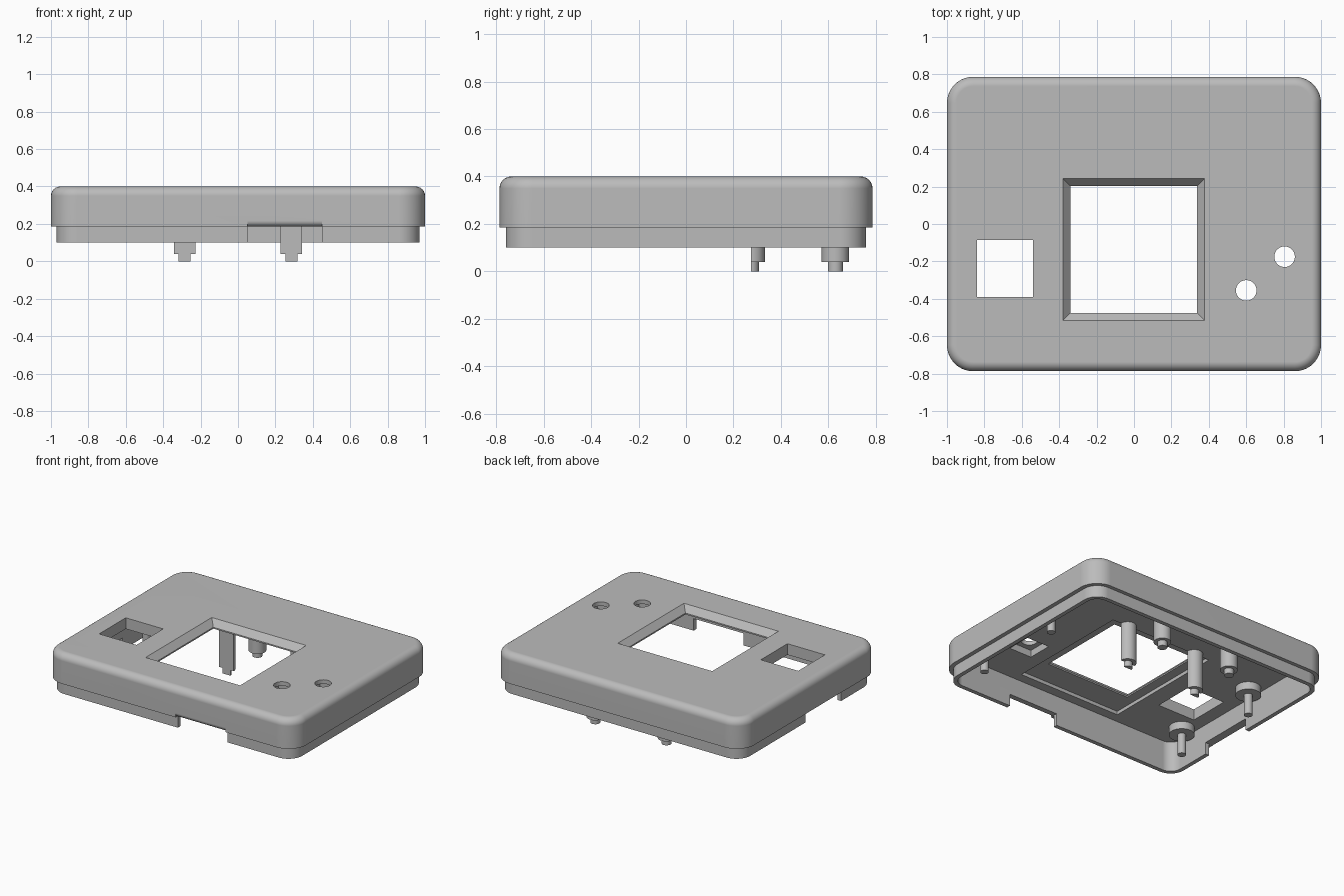
import bpy, bmesh
from math import sin, cos, pi, radians

cube = bpy.data.objects.get("Cube")
if cube:
    bpy.data.objects.remove(cube, do_unlink=True)

grey = bpy.data.materials.new("grey_plastic")
grey.use_nodes = True
grey.diffuse_color = (0.5, 0.5, 0.5, 1)
grey.node_tree.nodes["Principled BSDF"].inputs["Base Color"].default_value = (0.5, 0.5, 0.5, 1)


def loft(name, rings):
    """Closed solid through matching rings of points, capped at both ends."""
    bm = bmesh.new()
    loops = [[bm.verts.new(p) for p in ring] for ring in rings]
    n = len(loops[0])
    for a, b in zip(loops, loops[1:]):
        for i in range(n):
            j = (i + 1) % n
            bm.faces.new((a[i], a[j], b[j], b[i]))
    bm.faces.new(loops[0])
    bm.faces.new(loops[-1])
    bmesh.ops.recalc_face_normals(bm, faces=bm.faces)
    mesh = bpy.data.meshes.new(name)
    bm.to_mesh(mesh)
    bm.free()
    mesh.materials.append(grey)
    obj = bpy.data.objects.new(name, mesh)
    bpy.context.collection.objects.link(obj)
    return obj


def rounded(hx, hy, r, z, seg=10):
    pts = []
    for k, (sx, sy) in enumerate([(1, 1), (-1, 1), (-1, -1), (1, -1)]):
        for i in range(seg + 1):
            a = (k + i / seg) * pi / 2
            pts.append((sx * (hx - r) + r * cos(a), sy * (hy - r) + r * sin(a), z))
    return pts


def rect(x0, x1, y0, y1, z):
    return [(x0, y0, z), (x1, y0, z), (x1, y1, z), (x0, y1, z)]


def box(name, x0, x1, y0, y1, z0, z1):
    return loft(name, [rect(x0, x1, y0, y1, z) for z in (z0, z1)])


def disc(x, y, r, z, sweep=2 * pi, seg=32):
    count = seg if sweep > 6 else seg + 1
    return [(x + r * cos(sweep * i / seg), y + r * sin(sweep * i / seg), z) for i in range(count)]


def turned(name, x, y, profile, sweep=2 * pi):
    return loft(name, [disc(x, y, r, z, sweep) for r, z in profile])


def activate(obj):
    bpy.ops.object.select_all(action='DESELECT')
    obj.select_set(True)
    bpy.context.view_layer.objects.active = obj


def finish(obj):
    activate(obj)
    bpy.ops.object.shade_smooth_by_angle(angle=radians(30))
    mod = obj.modifiers.new("even_shading", 'WEIGHTED_NORMAL')
    mod.keep_sharp = True


# Hollow cover: inner wall, stepped lip, outer wall, rounded top edge
ROOF, TOP, FILLET = 0.32, 0.4, 0.05
rings = [rounded(0.94, 0.73, 0.08, ROOF), rounded(0.94, 0.73, 0.08, 0.1),
         rounded(0.97, 0.76, 0.11, 0.1), rounded(0.97, 0.76, 0.11, 0.185),
         rounded(1, 0.787, 0.14, 0.185)]
for i in range(7):
    a = i / 6 * pi / 2
    inset = FILLET * (1 - cos(a))
    rings.append(rounded(1 - inset, 0.787 - inset, 0.14 - inset, TOP - FILLET + FILLET * sin(a)))
cover = loft("cover", rings)

# Openings: display recess and bevelled window, square hole, notches
inner = (-0.34, 0.337, -0.475, 0.203)
outer = (-0.38, 0.377, -0.515, 0.243)
cutters = [
    box("recess_cutter", -0.41, 0.41, -0.66, 0.275, 0.25, 0.345),
    loft("window_cutter", [rect(*inner, 0.3), rect(*inner, 0.355),
                           rect(*outer, TOP), rect(*outer, 0.45)]),
    box("square_hole_cutter", -0.84, -0.54, -0.39, -0.085, 0.25, 0.45),
    box("front_notch_cutter", 0.05, 0.45, -0.85, -0.7, 0.05, 0.187),
    box("side_notch_cutter", -1.05, -0.9, -0.39, 0.02, 0.05, 0.186),
]

# Rounded edge above the front notch
edge = [(-0.85, 0.15), (-0.755, 0.15)]
edge += [(-0.755 - 0.032 * sin(i / 6 * pi / 2), 0.217 - 0.032 * cos(i / 6 * pi / 2)) for i in range(7)]
edge.append((-0.85, 0.217))
cutters.append(loft("notch_edge_cutter", [[(x, y, z) for y, z in edge] for x in (0.05, 0.45)]))

# Round light holes, each with a square pocket below
for x, y in ((0.6, -0.355), (0.805, -0.175)):
    cutters.append(box("pocket_cutter", x - 0.09, x + 0.09, y - 0.09, y + 0.09, 0.25, 0.37))
    cutters.append(turned("light_hole_cutter", x, y, [(0.055, 0.3), (0.055, 0.45)]))

for cutter in cutters:
    cutter.hide_render = True
    mod = cover.modifiers.new("cut", 'BOOLEAN')
    mod.operation = 'DIFFERENCE'
    mod.solver = 'EXACT'
    mod.object = cutter
    activate(cover)
    bpy.ops.object.modifier_apply(modifier=mod.name)
    bpy.data.objects.remove(cutter, do_unlink=True)
finish(cover)

# Board posts and corner pegs, mirrored left and right
post = [(0.058, 0.35), (0.058, 0.04), (0.032, 0.04), (0.032, 0)]
peg = [(0.085, 0.33), (0.085, 0.265), (0.028, 0.265), (0.028, 0.115)]
for side, s in (("left", 1), ("right", -1)):
    finish(turned(side + "_back_post", s * 0.285, 0.63, post))
    finish(turned(side + "_half_post", s * 0.285, 0.275, post, pi))
    for place, y in (("front", -0.52), ("back", 0.16)):
        finish(turned(side + "_" + place + "_peg", s * 0.845, y, peg))
